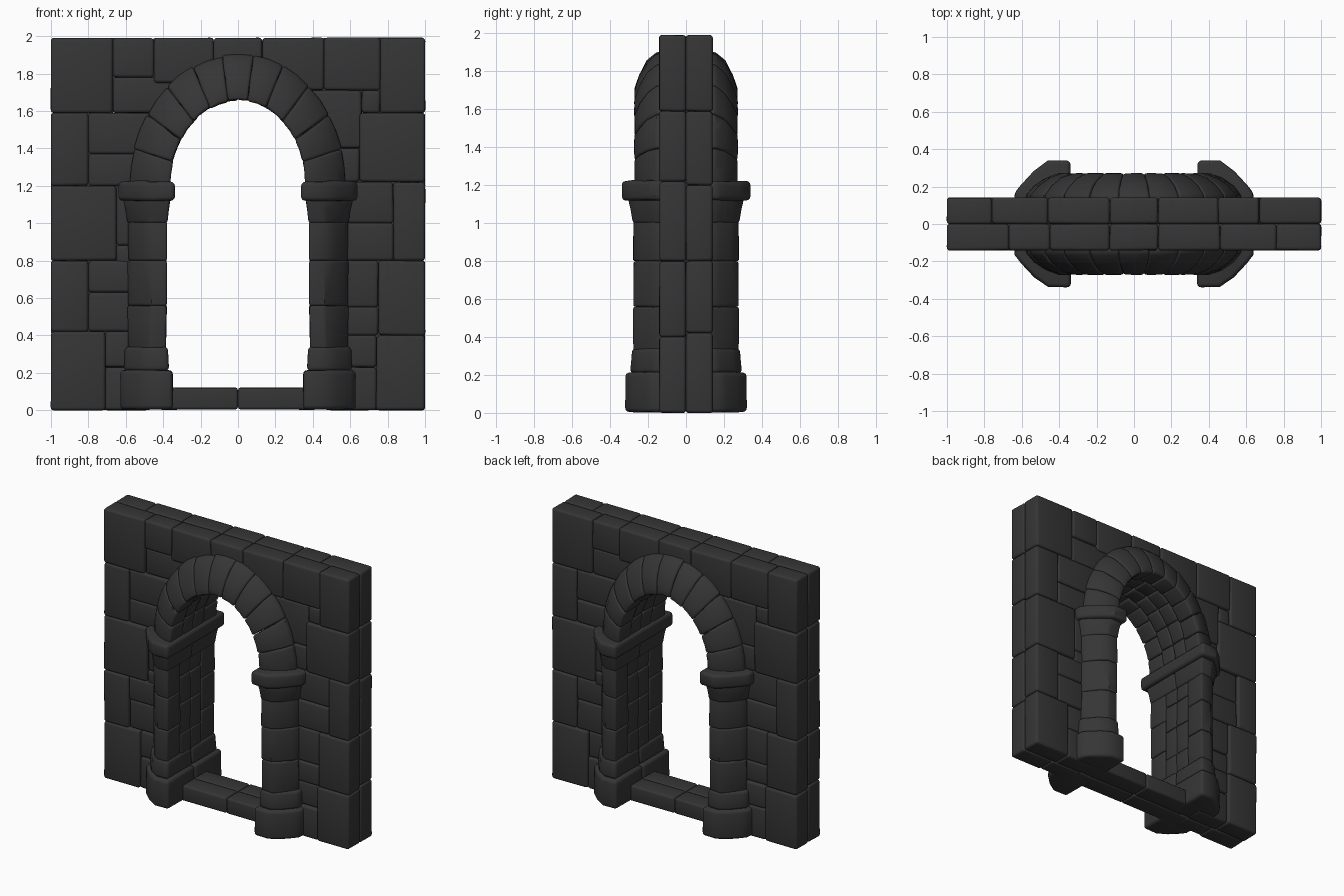
import bpy, bmesh, math, random
from mathutils import Vector

if "Cube" in bpy.data.objects:
    bpy.data.objects.remove(bpy.data.objects["Cube"])

random.seed(4)
stone = bpy.data.materials.new("dark grey stone")
stone.diffuse_color = (0.036, 0.036, 0.036, 1)
stone.use_nodes = True
stone.node_tree.nodes["Principled BSDF"].inputs["Base Color"].default_value = stone.diffuse_color


def solid(bm, rings, jitter=0.003):
    """Closed solid lofted through equal-length rings of points."""
    vs = []
    for ring in rings:
        vs.append([bm.verts.new(Vector(p) + Vector([random.uniform(-jitter, jitter) for _ in range(3)]))
                   for p in ring])
    n = len(rings[0])
    for a, b in zip(vs, vs[1:]):
        for i in range(n):
            j = (i + 1) % n
            bm.faces.new((a[i], a[j], b[j], b[i]))
    bm.faces.new(vs[0])
    bm.faces.new(vs[-1][::-1])


def box(bm, x0, x1, y0, y1, z0, z1, jitter=0.003):
    solid(bm, [[(x0, y0, z), (x1, y0, z), (x1, y1, z), (x0, y1, z)] for z in (z0, z1)], jitter)


def finish(name, bm, bevel, mirror=(False, False)):
    bmesh.ops.recalc_face_normals(bm, faces=bm.faces)
    me = bpy.data.meshes.new(name)
    bm.to_mesh(me)
    bm.free()
    me.materials.append(stone)
    ob = bpy.data.objects.new(name, me)
    bpy.context.collection.objects.link(ob)
    if any(mirror):
        m = ob.modifiers.new("mirror", 'MIRROR')
        m.use_axis = (mirror[0], mirror[1], False)
        m.use_mirror_merge = False
    b = ob.modifiers.new("bevel", 'BEVEL')
    b.width = bevel
    b.segments = 3
    b.limit_method = 'ANGLE'
    b.angle_limit = math.radians(38)
    bpy.ops.object.select_all(action='DESELECT')
    ob.select_set(True)
    bpy.context.view_layer.objects.active = ob
    bpy.ops.object.convert(target='MESH')
    bpy.ops.object.shade_smooth_by_angle(angle=math.radians(36))


# Wall stones as x0, x1, z0, z1 on the front layer; the back layer is turned half round
STONES = [
    (-1, -.67, 1.59, 1.99), (-.67, -.45, 1.78, 1.99), (-.67, -.32, 1.59, 1.78),
    (-.45, -.13, 1.75, 1.99), (-.13, .13, 1.78, 1.99), (.13, .46, 1.71, 1.99),
    (.46, .76, 1.71, 1.99), (.76, 1, 1.59, 1.99),
    (-1, -.8, 1.2, 1.59), (-.8, -.4, 1.37, 1.59), (-.8, -.45, 1.2, 1.37),
    (-1, -.65, .8, 1.2), (-.65, -.48, .88, 1.2), (-.65, -.48, .78, .88),
    (-1, -.8, .42, .8), (-.8, -.48, .63, .8), (-.8, -.48, .42, .63),
    (-1, -.71, 0, .42), (-.71, -.48, .23, .42), (-.71, -.48, 0, .23),
    (.34, .66, 1.4, 1.71), (.66, .76, 1.59, 1.71), (.65, 1, 1.22, 1.59), (.45, .65, 1.22, 1.4),
    (.48, .83, 1.0, 1.22), (.83, 1, .8, 1.22), (.48, .83, .8, 1.0),
    (.75, 1, .4, .8), (.48, .75, .55, .8), (.48, .75, .4, .55),
    (.74, 1, 0, .4), (.48, .74, .23, .4), (.48, .74, 0, .23)]
bm = bmesh.new()
for s in (1, -1):
    for x0, x1, z0, z1 in STONES:
        edge = abs(x0) == 1 or abs(x1) == 1 or z1 > 1.9
        d = 0.141 if edge else random.uniform(.122, .136)
        box(bm, s * x0, s * x1, -s * d, 0, z0, z1, 0.002)
finish("wall_stones", bm, 0.017)

# Door sill of four slabs
bm = bmesh.new()
box(bm, 0, .42, -.141, 0, 0.003, .12, 0.002)
finish("door_sill", bm, 0.014, (True, True))


def half_section(xi, xo, y, yo, z):
    """Front half of a pier section with a rounded outer corner."""
    w, h = xo - xi, y - yo
    return [(xi, 0, z), (xi, -y, z), (xi + .4 * w, -y, z), (xi + .66 * w, -yo - .7 * h, z),
            (xi + .9 * w, -yo - .25 * h, z), (xo, -yo, z), (xo, 0, z)]


# Pier bases
bm = bmesh.new()
solid(bm, [half_section(.35, .63, .32, .17, 0.003), half_section(.35, .63, .32, .17, .215)])
solid(bm, [half_section(.37, .61, .295, .16, .21), half_section(.375, .605, .285, .15, .34)])
finish("pier_bases", bm, 0.022, (True, True))

# Pier shafts: front courses plus offset courses lining the passage
bm = bmesh.new()
for z0, z1 in ((.33, .56), (.56, .8), (.8, 1.01)):
    rings = []
    for z in (z0, z1):
        xi = .385 - .004 * (z > .5)
        ring = half_section(xi, .588, .277, .14, z)
        ring[0] = (xi, -.12, z)
        ring[-1] = (.588, -.12, z)
        rings.append(ring)
    solid(bm, rings)
for z0, z1 in ((.3, .48), (.48, .7), (.7, .9), (.9, 1.13)):
    box(bm, .384, .588, -.12, 0, z0, z1)
finish("pier_shafts", bm, 0.015, (True, True))

# Flared necks below the imposts
bm = bmesh.new()
solid(bm, [half_section(.38, .59, .278, .14, 1.0), half_section(.372, .6, .29, .15, 1.07),
           half_section(.36, .615, .305, .16, 1.13)])
finish("pier_necks", bm, 0.014, (True, True))

# Imposts running through the passage
bm = bmesh.new()
rings = []
for z in (1.12, 1.222):
    half = half_section(.337, .638, .338, .165, z)[1:-1]
    rings.append(half + [(x, -y, z) for x, y, z in reversed(half)])
solid(bm, rings)
finish("imposts", bm, 0.022, (True, False))

# Arch ring: wedge stones around an ellipse, shouldered on the outer edge
N = 11
SHOULDER = [(0, -.12), (0, -.272), (.2, -.27), (.5, -.247), (.8, -.205), (1, -.155), (1, -.12)]
LINING = [(0, 0), (0, -.12), (1, -.12), (1, 0)]


def wedge(bm, a0, a1, section, lift):
    rings = []
    for k in range(3):
        a = a0 + (a1 - a0) * k / 2
        ring = []
        for t, y in section:
            rx, rz = .362 + .216 * t, .455 + .245 * t
            f = 1 + lift
            ring.append((rx * f * math.cos(a), y, 1.2 + rz * f * math.sin(a)))
        rings.append(ring)
    solid(bm, rings)


bm = bmesh.new()
for i in range(N):
    wedge(bm, math.pi * i / N, math.pi * (i + 1) / N, SHOULDER, random.uniform(-.008, .008))
for i in range(N - 1):
    wedge(bm, math.pi * i / (N - 1), math.pi * (i + 1) / (N - 1), LINING, random.uniform(0, .01))
finish("arch_ring", bm, 0.015, (False, True))
